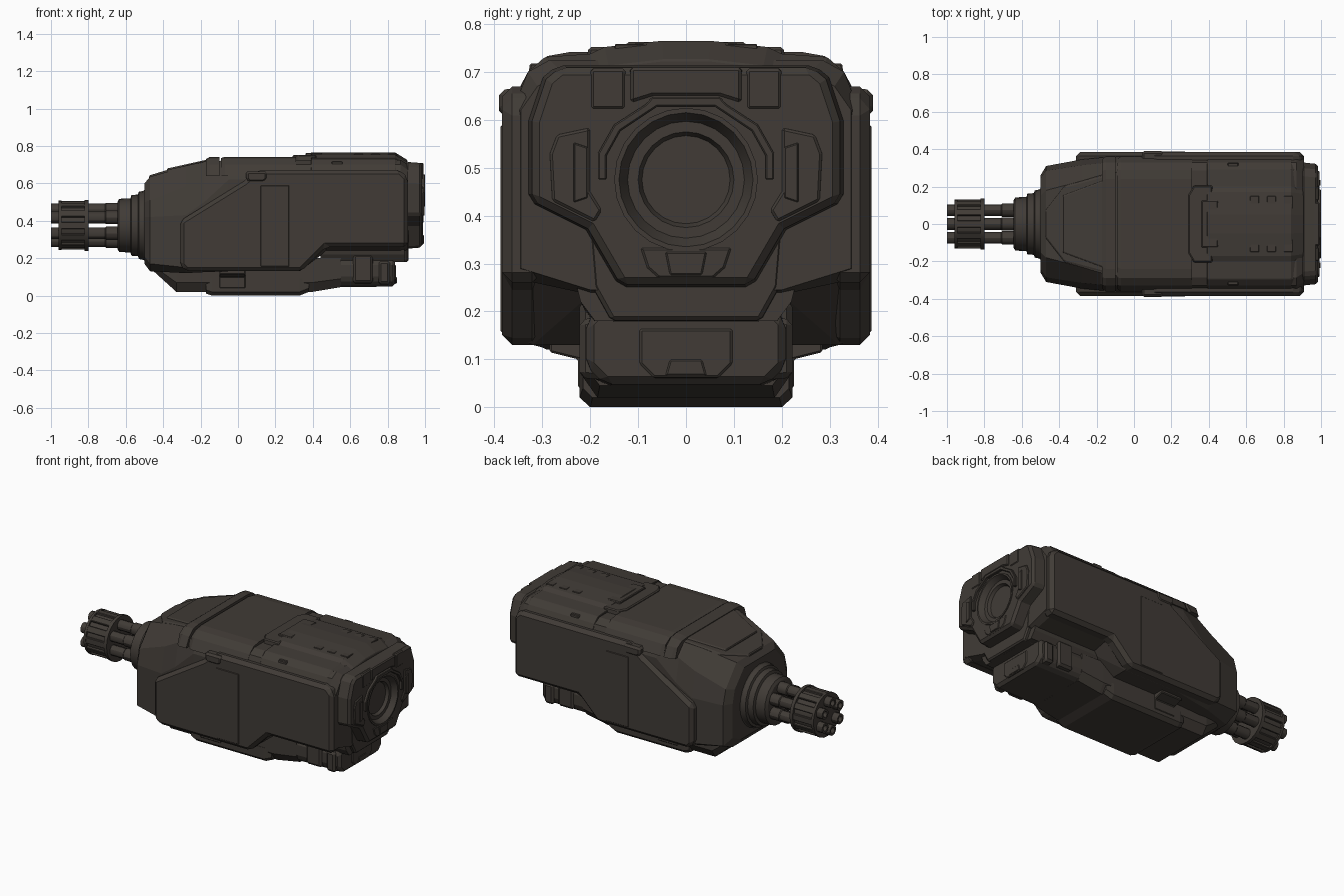
import bpy, bmesh, math

mat = bpy.data.materials.new("dark brown metal")
mat.diffuse_color = (0.052, 0.044, 0.037, 1)


def finish(name, bm, bevel=0.0, mirror=False, smooth=False):
    bmesh.ops.remove_doubles(bm, verts=bm.verts, dist=1e-5)
    bmesh.ops.recalc_face_normals(bm, faces=bm.faces)
    me = bpy.data.meshes.new(name)
    bm.to_mesh(me)
    bm.free()
    me.materials.append(mat)
    ob = bpy.data.objects.new(name, me)
    bpy.context.collection.objects.link(ob)
    if mirror:
        m = ob.modifiers.new("mirror", 'MIRROR')
        m.use_axis = (False, True, False)
    if bevel:
        b = ob.modifiers.new("bevel", 'BEVEL')
        b.width, b.segments, b.limit_method = bevel, 1, 'ANGLE'
        b.angle_limit = math.radians(35)
    if smooth:
        bpy.ops.object.select_all(action='DESELECT')
        ob.select_set(True)
        bpy.context.view_layer.objects.active = ob
        bpy.ops.object.shade_smooth_by_angle(angle=math.radians(30))
    return ob


def skin(bm, rings, caps=True):
    vs = [[bm.verts.new(p) for p in r] for r in rings]
    n = len(vs[0])
    for a, b in zip(vs, vs[1:]):
        for i in range(n):
            bm.faces.new((a[i], a[(i + 1) % n], b[(i + 1) % n], b[i]))
    if caps:
        bm.faces.new(vs[0])
        bm.faces.new(vs[-1])


def both(half):
    """Half outline (y, z), top to bottom, mirrored into a closed ring."""
    return half + [(-y, z) for y, z in reversed(half)]


def loft(name, sections, bevel=0.0):
    bm = bmesh.new()
    skin(bm, [[(x, y, z) for y, z in both(h)] for x, h in sections])
    return finish(name, bm, bevel)


def prism(name, pts, axis, a, b, taper=1.0, bevel=0.006, mirror=False):
    cu = (min(p[0] for p in pts) + max(p[0] for p in pts)) / 2
    cv = (min(p[1] for p in pts) + max(p[1] for p in pts)) / 2
    put = {'x': lambda u, v, d: (d, u, v), 'y': lambda u, v, d: (u, d, v),
           'z': lambda u, v, d: (u, v, d)}[axis]
    bm = bmesh.new()
    skin(bm, [[put(u, v, a) for u, v in pts],
              [put(cu + (u - cu) * taper, cv + (v - cv) * taper, b) for u, v in pts]])
    return finish(name, bm, bevel, mirror)


def rect(u0, u1, v0, v1):
    return [(u0, v0), (u1, v0), (u1, v1), (u0, v1)]


def lathe(name, prof, cy, cz, n=24):
    bm = bmesh.new()
    skin(bm, [[(x, cy + r * math.cos(2 * math.pi * i / n), cz + r * math.sin(2 * math.pi * i / n))
               for i in range(n)] for x, r in prof], caps=False)
    bmesh.ops.dissolve_degenerate(bm, dist=1e-6, edges=bm.edges)
    return finish(name, bm, smooth=True)


# Main hull
mid = [(0.285, 0.725), (0.33, 0.70), (0.362, 0.62), (0.362, 0.15), (0.32, 0.13)]
rear = mid[:3] + [(0.362, 0.27), (0.20, 0.235)]
loft("hull", [
    (-0.50, [(0.15, 0.60), (0.24, 0.50), (0.26, 0.42), (0.26, 0.21), (0.18, 0.17)]),
    (-0.47, [(0.18, 0.635), (0.285, 0.51), (0.31, 0.42), (0.31, 0.17), (0.22, 0.13)]),
    (-0.28, [(0.23, 0.69), (0.315, 0.585), (0.345, 0.43), (0.345, 0.15), (0.29, 0.12)]),
    (-0.18, [(0.26, 0.712), (0.325, 0.64), (0.355, 0.50), (0.355, 0.15), (0.30, 0.125)]),
    (-0.05, mid), (0.33, mid), (0.47, rear), (0.87, rear),
    (0.91, [(0.26, 0.70), (0.31, 0.67), (0.345, 0.62), (0.345, 0.29), (0.20, 0.245)])])

# Nose cowl, middle band and raised rear deck on the roof
loft("nose_cowl", [
    (-0.475, [(0.065, 0.642), (0.08, 0.62)]),
    (-0.37, [(0.20, 0.674), (0.22, 0.63)]),
    (-0.11, [(0.27, 0.732), (0.32, 0.68)])], 0.005)
loft("nose_window", [
    (-0.38, [(0.15, 0.679), (0.16, 0.65)]),
    (-0.15, [(0.235, 0.730), (0.245, 0.70)])], 0.004)
for i, s in enumerate((-0.17, -0.09)):
    loft("roof_band_%d" % i, [
        (s, [(0.23, 0.73 + 0.005 * i), (0.285, 0.725), (0.325, 0.70), (0.345, 0.64)]),
        (s + 0.02, [(0.24, 0.742), (0.29, 0.733), (0.33, 0.70), (0.362, 0.64)]),
        ((-0.10, 0.31)[i], [(0.24, 0.742), (0.29, 0.733), (0.33, 0.70), (0.362, 0.64)])])
deck = [(0.05, 0.765), (0.17, 0.752), (0.20, 0.738), (0.295, 0.731), (0.33, 0.70), (0.35, 0.66)]
loft("rear_deck", [(0.39, deck), (0.84, deck),
                   (0.905, [(y * 0.95, z - 0.04) for y, z in deck])], 0.003)
prism("deck_bracket", [(0.29, -0.16), (0.32, -0.21), (0.42, -0.21), (0.42, 0.21), (0.32, 0.21),
                       (0.29, 0.16)], 'z', 0.70, 0.752, 0.97)
prism("deck_bracket_step", rect(0.36, 0.45, -0.13, 0.13), 'z', 0.74, 0.762, 0.95, 0.004)
for i, x in enumerate((0.62, 0.71, 0.80)):
    prism("deck_rib_%d" % i, rect(x, x + 0.05, 0.08, 0.15), 'z', 0.74, 0.7585, 0.95, 0.002, True)
prism("deck_edge_clip", rect(0.50, 0.56, 0.28, 0.328), 'z', 0.69, 0.718, 0.95, 0.004, True)

# Side armour
prism("side_armour", [(-0.31, 0.16), (-0.31, 0.40), (0.03, 0.61), (0.10, 0.67), (0.87, 0.67),
                      (0.908, 0.63), (0.908, 0.26), (0.47, 0.26), (0.34, 0.13), (-0.28, 0.13)],
      'y', 0.30, 0.384, 1, 0.024, True)
prism("side_panel", rect(0.12, 0.275, 0.155, 0.59), 'y', 0.36, 0.387, 1, 0.004, True)
prism("side_clip", [(0.04, 0.62), (0.06, 0.605), (0.14, 0.605), (0.16, 0.62), (0.16, 0.665),
                    (0.04, 0.665)], 'y', 0.32, 0.39, 0.95, 0.012, True)

# Keel and underside fittings
kb = [(0.22, 0.20), (0.22, 0.07), (0.185, 0.02)]
loft("keel", [(-0.49, [(0.19, 0.20), (0.19, 0.185), (0.16, 0.165)]), (-0.33, kb), (0.40, kb),
              (0.55, [(0.215, 0.20), (0.215, 0.09), (0.18, 0.045)])])
loft("belly_plate", [(-0.17, [(0.215, 0.09), (0.215, 0.03), (0.195, 0.01)]),
                     (-0.14, [(0.222, 0.09), (0.222, 0.02), (0.20, 0.0)]),
                     (0.33, [(0.222, 0.09), (0.222, 0.02), (0.20, 0.0)]),
                     (0.38, [(0.215, 0.09), (0.215, 0.04), (0.195, 0.02)])])
prism("belly_bracket", [(0.20, 0.15), (0.285, 0.15), (0.285, 0.115), (0.225, 0.10), (0.225, 0.04),
                        (0.20, 0.035)], 'x', -0.10, 0.04, 1, 0.004, True)
loft("rear_spine", [(0.44, [(0.23, 0.26), (0.22, 0.22), (0.20, 0.18)]),
                    (0.89, [(0.23, 0.26), (0.22, 0.22), (0.19, 0.18)])])
hs = both([(0.15, 0.24), (0.215, 0.18), (0.215, 0.085), (0.175, 0.045)])
prism("rear_keel_housing", hs, 'x', 0.52, 0.84, 0.97, 0.016)
for i, (a, b, z0, z1) in enumerate([(0.61, 0.725, 0.06, 0.23), (0.75, 0.815, 0.055, 0.19)]):
    prism("keel_block_%d" % i, rect(a, b, z0, z1), 'y', 0.15, 0.222, 0.9, 0.012, True)
prism("rear_hatch", both([(0.10, 0.165), (0.10, 0.09), (0.07, 0.06)]), 'x', 0.82, 0.846, 0.96, 0.004)
prism("rear_hatch_handle", both([(0.035, 0.10), (0.045, 0.065)]), 'x', 0.83, 0.85, 0.95, 0.003)
prism("rear_apron", both([(0.21, 0.37), (0.20, 0.25), (0.16, 0.178)]), 'x', 0.80, 0.912, 0.97, 0.008)

# Rear frame with a round recess
frame = prism("rear_frame", both([(0.27, 0.715), (0.30, 0.69), (0.33, 0.60), (0.33, 0.43),
                                  (0.21, 0.37), (0.14, 0.25)]), 'x', 0.895, 0.985, 0.97, 0.014)
cutter = lathe("recess_cutter", [(0.905, 0), (0.905, 0.146), (1.05, 0.146), (1.05, 0)], 0, 0.475)
cutter.hide_render = True
cut = frame.modifiers.new("recess", 'BOOLEAN')
cut.operation, cut.object, cut.solver = 'DIFFERENCE', cutter, 'EXACT'
bpy.context.view_layer.objects.active = frame
for m in list(frame.modifiers):
    bpy.ops.object.modifier_apply(modifier=m.name)
bpy.data.objects.remove(cutter)
lathe("rear_port", [(0.90, 0.15), (0.99, 0.15), (0.99, 0.14), (0.958, 0.122), (0.958, 0.10),
                    (0.94, 0.092), (0.94, 0)], 0, 0.475)

# Details around the rear port
arch = [(0.184, 0.475), (0.184, 0.53), (0.15, 0.59), (0.085, 0.632), (0.07, 0.648)]
inner = [(0.166, 0.475), (0.166, 0.525), (0.137, 0.577), (0.08, 0.615), (0.06, 0.628)]
prism("port_arch", arch + [(-y, z) for y, z in arch[::-1]] + [(-y, z) for y, z in inner]
      + inner[::-1], 'x', 0.96, 1.0, 1, 0.003)
prism("rear_cheek", [(0.20, 0.585), (0.27, 0.57), (0.285, 0.53), (0.28, 0.43), (0.19, 0.385),
                     (0.175, 0.41), (0.20, 0.45), (0.20, 0.53)], 'x', 0.96, 0.993, 0.98, 0.005, True)
prism("cheek_slot", [(0.205, 0.545), (0.235, 0.555), (0.235, 0.425), (0.205, 0.435)],
      'x', 0.98, 0.998, 0.95, 0.002, True)
prism("rear_brow", both([(0.118, 0.71), (0.118, 0.635), (0.07, 0.65)]), 'x', 0.95, 0.993, 0.98, 0.006)
prism("brow_side", rect(0.125, 0.20, 0.62, 0.708), 'x', 0.95, 0.989, 0.97, 0.006, True)
prism("rear_chin", both([(0.10, 0.335), (0.085, 0.29), (0.06, 0.268)]), 'x', 0.95, 0.989, 0.96, 0.005)
prism("chin_tab", both([(0.045, 0.325), (0.035, 0.275)]), 'x', 0.97, 0.994, 0.95, 0.003)

# Rotary gun: stepped mount, six barrels and a ribbed muzzle collar
GZ = 0.375
lathe("gun_mount", [(-0.645, 0), (-0.645, 0.125), (-0.635, 0.142), (-0.575, 0.145), (-0.57, 0.162),
                    (-0.535, 0.165), (-0.53, 0.18), (-0.505, 0.185), (-0.49, 0.20), (-0.47, 0.20)], 0, GZ)
for i in range(6):
    t = math.radians(30 + 60 * i)
    lathe("barrel_%d" % i, [(-0.95, 0), (-0.95, 0.018), (-1.0, 0.018), (-1.0, 0.031), (-0.71, 0.031),
                            (-0.705, 0.036), (-0.63, 0.036)],
          0.085 * math.cos(t), GZ + 0.085 * math.sin(t), 12)
lathe("muzzle_collar", [(-0.96, 0), (-0.96, 0.132), (-0.945, 0.132), (-0.945, 0.12), (-0.82, 0.12),
                        (-0.82, 0.136), (-0.80, 0.136), (-0.80, 0)], 0, GZ)
for i in range(12):
    rib = prism("collar_rib_%d" % i, rect(-0.95, -0.815, -0.019, 0.019), 'z', 0.11, 0.13, 1, 0.003)
    rib.rotation_euler[0] = math.radians(30 * i)
    rib.location[2] = GZ
